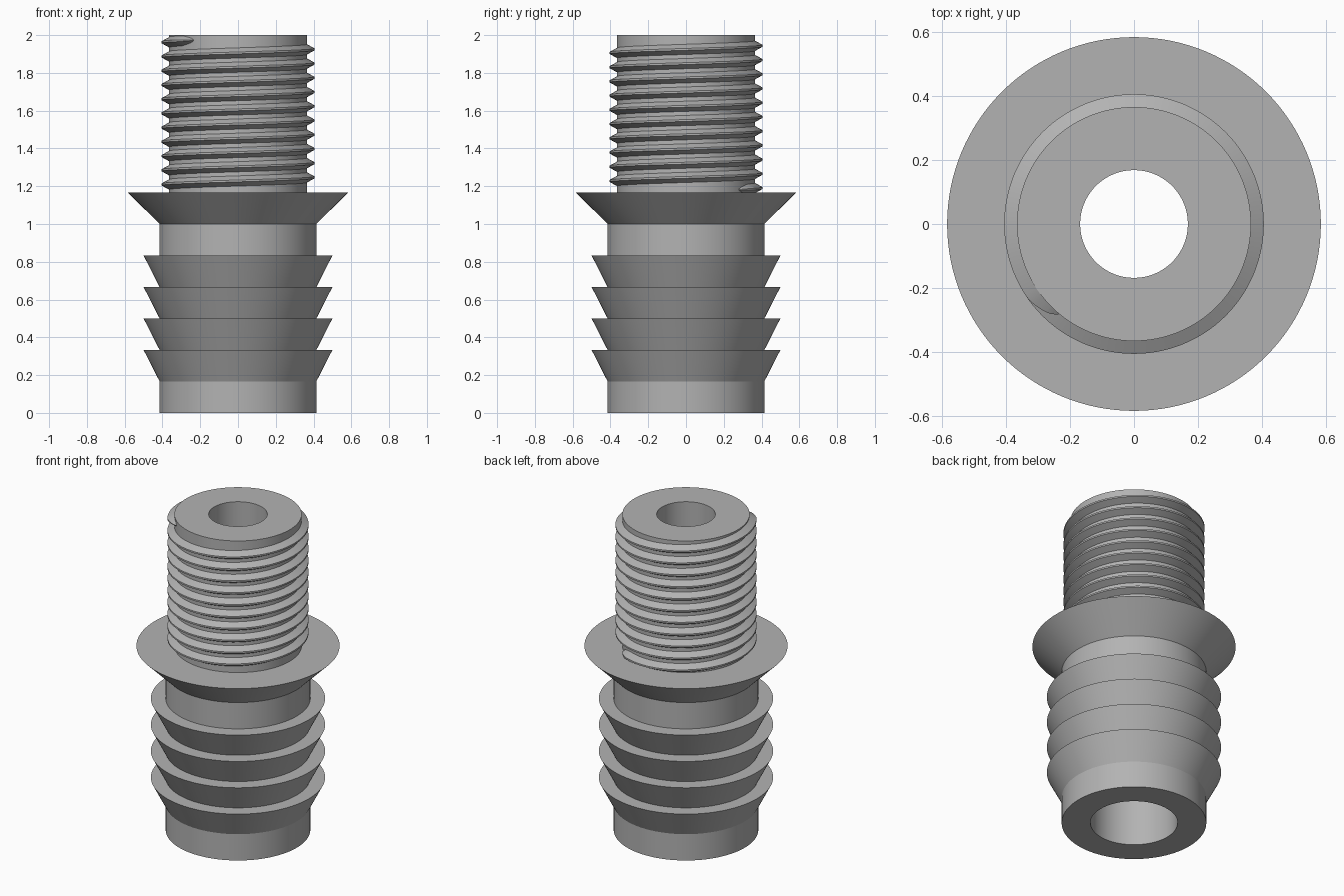
import bpy, bmesh, math

cube = bpy.data.objects.get("Cube")
if cube:
    bpy.data.objects.remove(cube, do_unlink=True)

SEGMENTS = 128
grey = bpy.data.materials.new("plain grey")
grey.use_nodes = True
colour = (0.45, 0.45, 0.45, 1)
grey.diffuse_color = colour
grey.node_tree.nodes["Principled BSDF"].inputs["Base Color"].default_value = colour


def finish(bm, name):
    bmesh.ops.recalc_face_normals(bm, faces=bm.faces[:])
    mesh = bpy.data.meshes.new(name)
    bm.to_mesh(mesh)
    bm.free()
    mesh.materials.append(grey)
    obj = bpy.data.objects.new(name, mesh)
    bpy.context.collection.objects.link(obj)
    bpy.ops.object.select_all(action="DESELECT")
    obj.select_set(True)
    bpy.context.view_layer.objects.active = obj
    bpy.ops.object.shade_smooth_by_angle(angle=math.radians(20))
    return obj


def ring_point(bm, radius, angle, z):
    return bm.verts.new((radius * math.cos(angle), radius * math.sin(angle), z))


def skin(bm, loops, closed):
    """Bridge consecutive closed loops of vertices."""
    pairs = list(zip(loops, loops[1:]))
    if closed:
        pairs.append((loops[-1], loops[0]))
    for a, b in pairs:
        for i in range(len(a)):
            j = (i + 1) % len(a)
            bm.faces.new((a[i], a[j], b[j], b[i]))


# Turned body: hose barbs, neck, flange, threaded spigot and stepped bore
STEP = 1 / 6
NECK, BARB, FLANGE, SPIGOT = 0.415, 0.5, 0.583, 0.365
BORE_LOW, BORE_TOP = 0.25, 0.168
profile = [(BORE_LOW, 0), (NECK, 0)]
for i in range(1, 5):
    profile += [(NECK, i * STEP), (BARB, (i + 1) * STEP)]
profile += [(NECK, 5 * STEP), (NECK, 1), (FLANGE, 7 * STEP), (SPIGOT, 7 * STEP),
            (SPIGOT, 2), (BORE_TOP, 2), (BORE_TOP, 1), (BORE_LOW, 1)]
bm = bmesh.new()
rings = [[ring_point(bm, r, math.tau * s / SEGMENTS, z) for s in range(SEGMENTS)]
         for r, z in profile]
skin(bm, rings, closed=True)
finish(bm, "barbed_body")

# Helical thread: trapezoid ridge swept upward, fading in and out at the ends
PITCH, CREST = 0.0753, 0.405
START, TURNS, START_Z = math.radians(50), 10.5, 1.182
HALF_ROOT, HALF_CREST = 0.027, 0.005
bm = bmesh.new()
sections = []
count = int(TURNS * SEGMENTS)
for s in range(count + 1):
    turn = s / SEGMENTS
    angle = START + math.tau * turn
    z = START_Z + PITCH * turn
    fade = min(1, turn / 0.04, (TURNS - turn) / 0.04)
    fade = math.sqrt(max(fade, 0.01))
    crest = SPIGOT + (CREST - SPIGOT) * fade
    root, tip = HALF_ROOT * fade, HALF_CREST * fade
    section = [(SPIGOT - 0.005, -root), (SPIGOT, -root), (crest, -tip),
               (crest, tip), (SPIGOT, root), (SPIGOT - 0.005, root)]
    sections.append([ring_point(bm, r, angle, z + dz) for r, dz in section])
skin(bm, sections, closed=False)
bm.faces.new(sections[0])
bm.faces.new(sections[-1])
finish(bm, "screw_thread")
